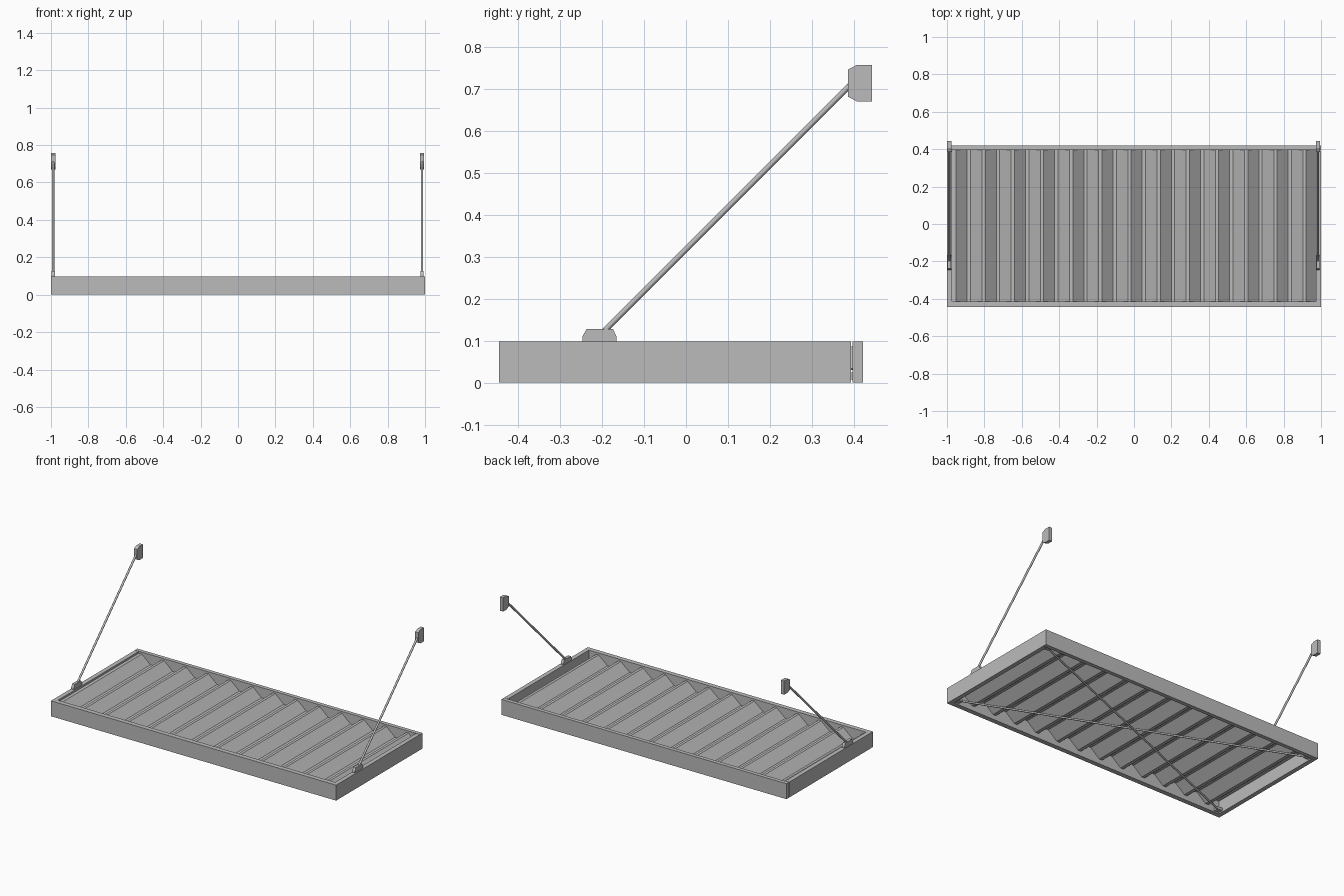
import bpy, bmesh
from mathutils import Vector

if "Cube" in bpy.data.objects:
    bpy.data.objects.remove(bpy.data.objects["Cube"], do_unlink=True)

metal = bpy.data.materials.new("grey metal")
metal.use_nodes = True
GREY = (0.5, 0.5, 0.5, 1)
metal.diffuse_color = GREY
metal.node_tree.nodes["Principled BSDF"].inputs["Base Color"].default_value = GREY


def finish(name, bm):
    mesh = bpy.data.meshes.new(name)
    bmesh.ops.recalc_face_normals(bm, faces=bm.faces)
    bm.to_mesh(mesh)
    bm.free()
    mesh.materials.append(metal)
    obj = bpy.data.objects.new(name, mesh)
    bpy.context.collection.objects.link(obj)
    return obj


def extrude_profile(name, points, axis, start, end):
    """Closed profile swept along x (points are y, z) or z (points are x, y)."""
    bm = bmesh.new()
    if axis == "x":
        verts = [bm.verts.new((start, a, b)) for a, b in points]
        step = Vector((end - start, 0, 0))
    else:
        verts = [bm.verts.new((a, b, start)) for a, b in points]
        step = Vector((0, 0, end - start))
    face = bm.faces.new(verts)
    new = bmesh.ops.extrude_face_region(bm, geom=[face])["geom"]
    bmesh.ops.translate(bm, vec=step, verts=[v for v in new if isinstance(v, bmesh.types.BMVert)])
    bm.faces.ensure_lookup_table()
    if len(bm.faces) < len(points) + 2:
        bm.faces.new(verts)
    return finish(name, bm)


def box(name, x0, x1, y0, y1, z0, z1):
    return extrude_profile(name, [(x0, y0), (x1, y0), (x1, y1), (x0, y1)], "z", z0, z1)


def rod(name, a, b, radius):
    a, b = Vector(a), Vector(b)
    bm = bmesh.new()
    bmesh.ops.create_cone(bm, cap_ends=True, segments=10, radius1=radius,
                          radius2=radius, depth=(b - a).length)
    bm.transform((b - a).to_track_quat("Z", "Y").to_matrix().to_4x4())
    bmesh.ops.translate(bm, vec=(a + b) / 2, verts=bm.verts)
    for f in bm.faces:
        f.smooth = len(f.verts) == 4
    return finish(name, bm)


# Rectangular frame
TOP = 0.098
box("front_rail", -1, 1, -0.445, -0.415, 0, TOP)
box("back_rail", -1, 1, 0.396, 0.421, 0, TOP)
for side, s in (("left", 1), ("right", -1)):
    box(side + "_rail", min(s, s * 0.972), max(s, s * 0.972), -0.415, 0.393, 0, TOP)

# Corrugated roof sheet: crest, falling slope, trough, rising slope
CREST, TROUGH, PITCH = 0.084, 0.032, 0.156
wave = [(-0.972, CREST)]
for i in range(13):
    x = -0.952 + i * PITCH
    wave += [(x, CREST), (x + 0.059, TROUGH)]
    if i < 12:
        wave += [(x + 0.078, TROUGH), (x + 0.14, CREST)]
wave[-1] = (0.973, TROUGH)
bm = bmesh.new()
rows = [[bm.verts.new((x, y, z)) for x, z in wave] for y in (-0.416, 0.398)]
for i in range(len(wave) - 1):
    bm.faces.new((rows[0][i], rows[0][i + 1], rows[1][i + 1], rows[1][i]))
sheet = finish("corrugated_sheet", bm)
solid = sheet.modifiers.new("thickness", "SOLIDIFY")
solid.thickness = 0.004
solid.offset = 0

# Crossed bracing rods and their corner tabs under the sheet
for name, s in (("brace_a", 1), ("brace_b", -1)):
    rod(name, (-s * 0.96, -0.4, 0.014), (s * 0.96, 0.38, 0.014), 0.006)
for sx in (-1, 1):
    for y in (-0.4, 0.38):
        box("brace_tab", sx * 0.955 - 0.018, sx * 0.955 + 0.018, y - 0.016, y + 0.016, 0.008, 0.024)

# Tie rods with a foot on the frame and a wall bracket
foot = [(-0.247, TOP), (-0.165, TOP), (-0.165, 0.109), (-0.174, 0.128),
        (-0.237, 0.128), (-0.247, 0.109)]
bracket = [(0.443, 0.67), (0.443, 0.757), (0.407, 0.757), (0.386, 0.746),
           (0.386, 0.681), (0.407, 0.67)]
for side, x in (("left", 0.984), ("right", -0.988)):
    extrude_profile(side + "_foot", foot, "x", x - 0.009, x + 0.009)
    extrude_profile(side + "_wall_bracket", bracket, "x", x - 0.011, x + 0.011)
    rod(side + "_tie_rod", (x, -0.206, 0.112), (x, 0.4, 0.718), 0.0065)
